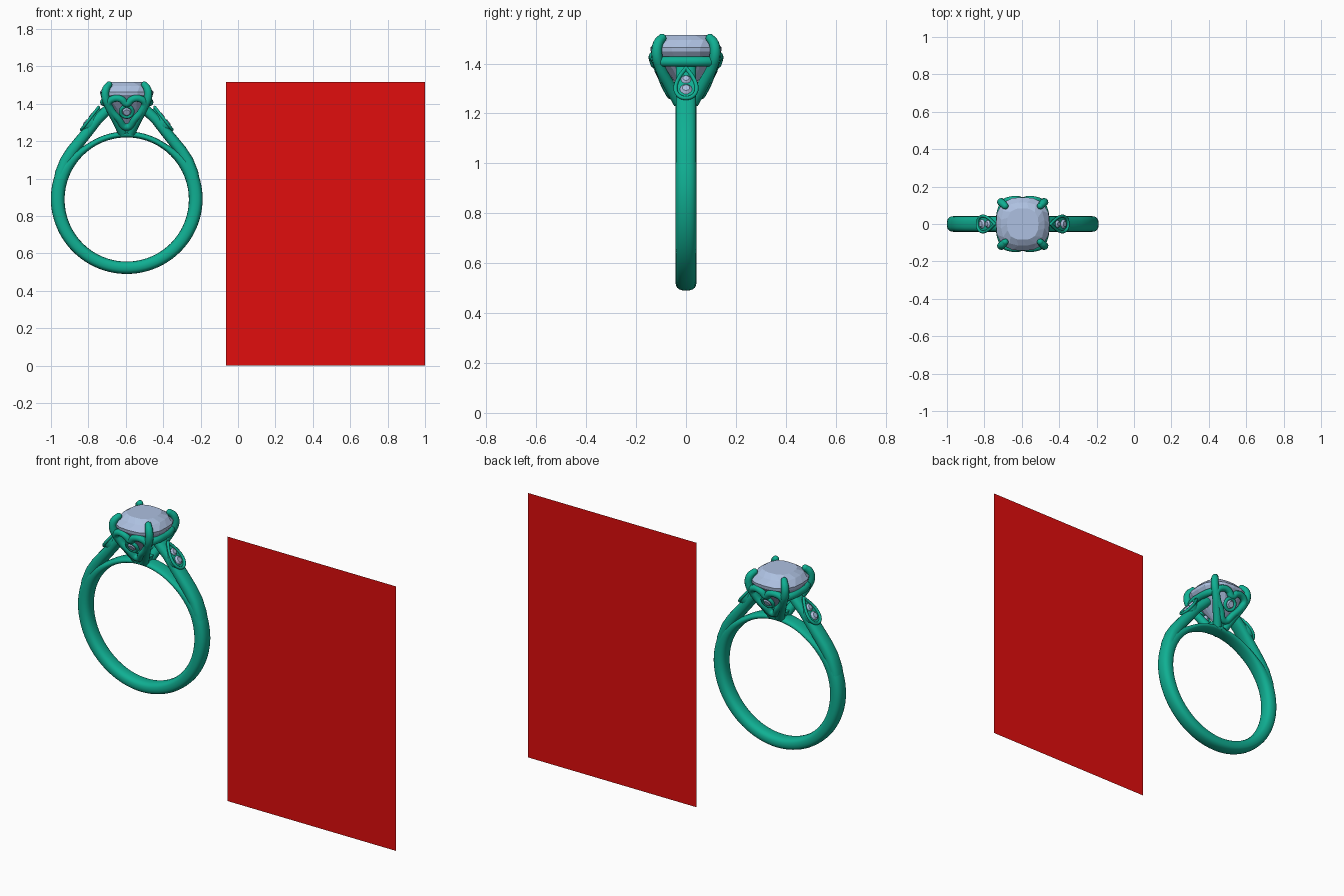
import bpy, bmesh
from math import sin, cos, pi, radians
from mathutils import Vector, Matrix

if "Cube" in bpy.data.objects:
    bpy.data.objects.remove(bpy.data.objects["Cube"])

CX = -0.595          # ring axis x
CZ = 0.888           # ring axis z


def material(name, rgb):
    m = bpy.data.materials.new(name)
    m.diffuse_color = (*rgb, 1)
    m.use_nodes = True
    m.node_tree.nodes["Principled BSDF"].inputs["Base Color"].default_value = m.diffuse_color
    return m


METAL = material("green_metal", (0.005, 0.43, 0.29))
GEM = material("pale_gem", (0.42, 0.53, 0.75))
RED = material("red_panel", (0.75, 0.004, 0.004))


def finish(ob, mat, smooth=True):
    ob.data.materials.clear()
    ob.data.materials.append(mat)
    if smooth:
        bpy.ops.object.select_all(action='DESELECT')
        ob.select_set(True)
        bpy.context.view_layer.objects.active = ob
        bpy.ops.object.shade_smooth_by_angle(angle=radians(40))
    return ob


def loft(name, rings, mat, closed=False, smooth=True):
    """Skin a list of equal-length vertex loops."""
    bm = bmesh.new()
    loops = [[bm.verts.new(p) for p in r] for r in rings]
    n = len(loops[0])
    pairs = list(zip(loops, loops[1:])) + ([(loops[-1], loops[0])] if closed else [])
    for a, b in pairs:
        for i in range(n):
            j = (i + 1) % n
            bm.faces.new((a[i], a[j], b[j], b[i]))
    if not closed:
        bm.faces.new(loops[0])
        bm.faces.new(loops[-1])
    bmesh.ops.recalc_face_normals(bm, faces=bm.faces)
    me = bpy.data.meshes.new(name)
    bm.to_mesh(me)
    bm.free()
    ob = bpy.data.objects.new(name, me)
    bpy.context.collection.objects.link(ob)
    return finish(ob, mat, smooth)


def tube(name, pts, r, closed=False, radii=None):
    """Round wire through points, converted to mesh."""
    cu = bpy.data.curves.new(name, 'CURVE')
    cu.dimensions = '3D'
    cu.bevel_depth, cu.bevel_resolution = r, 3
    cu.use_fill_caps, cu.resolution_u = True, 8
    sp = cu.splines.new('BEZIER')
    sp.bezier_points.add(len(pts) - 1)
    for i, (bp, p) in enumerate(zip(sp.bezier_points, pts)):
        bp.co = p
        bp.handle_left_type = bp.handle_right_type = 'AUTO'
        bp.radius = radii[i] if radii else 1
    sp.use_cyclic_u = closed
    ob = bpy.data.objects.new(name, cu)
    bpy.context.collection.objects.link(ob)
    bpy.ops.object.select_all(action='DESELECT')
    ob.select_set(True)
    bpy.context.view_layer.objects.active = ob
    bpy.ops.object.convert(target='MESH')
    return finish(bpy.context.object, METAL)


def section(c, n, half, width, count=20, e=0.8):
    """Rounded cross-section at c, spanned by n (thickness) and y (width)."""
    out = []
    for k in range(count):
        a = 2 * pi * k / count
        s, t = sin(a), cos(a)
        s = abs(s) ** e * (1 if s > 0 else -1)
        t = abs(t) ** e * (1 if t > 0 else -1)
        out.append(c + n * half * t + Vector((0, width * s, 0)))
    return out


def gem(name, profile, mat4, sides=16, power=1.0):
    """Faceted stone: profile of (radius, height), every other ring twisted."""
    rings = []
    for i, (r, h, twist) in enumerate(profile):
        ring = []
        for k in range(sides):
            a = 2 * pi * (k + twist) / sides
            c, s = cos(a), sin(a)
            f = (abs(c) ** (2 * power) + abs(s) ** (2 * power)) ** (-1 / (2 * power))
            ring.append(mat4 @ Vector((r * f * c, r * f * s, h)))
        rings.append(ring)
    return loft(name, rings, GEM, smooth=False)


def frame(origin, u, v):
    n = u.cross(v)
    return Matrix.Translation(origin) @ Matrix((u, v, n)).transposed().to_4x4()


def small_gem(name, mat4, r):
    gem(name, [(r * .1, -r * .9, 0), (r, 0, 0), (r * .6, r * .4, .5)], mat4, 10)


# band: thin under the head, thicker at the sides
rings = []
for k in range(96):
    d = 2 * pi * k / 96
    n = Vector((sin(d), 0, cos(d)))
    f = min(max((min(d, 2 * pi - d) - 0.55) / 0.75, 0), 1)
    f = f * f * (3 - 2 * f)
    th = 0.032 + 0.042 * f - 0.008 * max(0, -cos(d))
    rings.append(section(Vector((CX, 0, CZ)) + n * (0.332 + th / 2), n, th / 2, 0.042))
loft("band", rings, METAL, closed=True)

for sx, side in ((-1, "left"), (1, "right")):
    # shoulder rising from the band to the head
    path = [(.363, .95), (.350, 1.03), (.325, 1.095), (.290, 1.15), (.250, 1.20),
            (.205, 1.255), (.160, 1.312), (.085, 1.385)]
    path = [Vector((CX + sx * x, 0, z)) for x, z in path]
    rings = []
    for i, p in enumerate(path):
        t = (path[min(i + 1, len(path) - 1)] - path[max(i - 1, 0)]).normalized()
        rings.append(section(p, Vector((sx * t.z, 0, -sx * t.x)), 0.034 - 0.001 * i, 0.041))
    loft(side + "_shoulder", rings, METAL)

    # teardrop setting with two stones
    v = Vector((-sx * .61, 0, .79))
    M = frame(Vector((CX + sx * .192, 0, 1.318)), Vector((0, sx, 0)), v)
    drop = [(0.055 * sin(t) * sin(t / 2), 0.076 * cos(t))
            for t in (2 * pi * k / 28 for k in range(28))]
    loft(side + "_teardrop_plate",
         [[M @ Vector((x * f, y * f, h)) for x, y in drop]
          for f, h in ((.7, -.05), (1, -.02), (1, .004))], METAL)
    tube(side + "_teardrop_rim", [M @ Vector((x, y, .006)) for x, y in drop], 0.008, True)
    small_gem(side + "_lower_stone", M @ Matrix.Translation((0, -.032, .008)), 0.025)
    small_gem(side + "_upper_stone", M @ Matrix.Translation((0, .018, .008)), 0.021)

    # side gallery rail between the prongs
    tube(side + "_gallery_rail", [(CX + sx * x, y, 1.408) for x, y in
         ((.095, -.12), (.118, -.06), (.122, 0), (.118, .06), (.095, .12))], 0.021)

    # prongs curling over the stone
    for sy, end in ((-1, "front"), (1, "back")):
        pts = [(.022, .028, 1.245), (.055, .065, 1.31), (.098, .106, 1.39),
               (.115, .117, 1.44), (.110, .112, 1.48), (.094, .096, 1.502)]
        pts = [(CX + sx * x, sy * y, z) for x, y, z in pts]
        tube(f"{end}_{side}_prong", pts, 0.022, radii=[1.15, 1.1, 1, 1, .95, .8])
        bpy.ops.mesh.primitive_uv_sphere_add(segments=14, ring_count=8, radius=0.0175,
                                             location=pts[-1])
        bpy.context.object.name = f"{end}_{side}_prong_tip"
        finish(bpy.context.object, METAL)

for sy, end in ((-1, "front"), (1, "back")):
    # heart-shaped gallery wire
    half = [(0, .125, 1.40), (.028, .131, 1.423), (.065, .128, 1.428), (.096, .116, 1.405),
            (.085, .102, 1.37), (.045, .084, 1.32)]
    pts = half + [(0, .06, 1.275)] + [(-x, y, z) for x, y, z in half[:0:-1]]
    tube(end + "_heart_gallery", [(CX + x, sy * y, z) for x, y, z in pts], 0.019, True)
    # small stone in a round bezel
    v = Vector((0, sy * .45, .893))
    M = frame(Vector((CX, sy * .108, 1.358)), Vector((-sy, 0, 0)), v)
    circ = [(cos(2 * pi * k / 12), sin(2 * pi * k / 12)) for k in range(12)]
    tube(end + "_bezel", [M @ Vector((.032 * x, .032 * y, 0)) for x, y in circ], 0.010, True)
    small_gem(end + "_bezel_stone", M, 0.029)

# base joining the prongs to the band
loft("head_base", [[(CX + r * cos(2 * pi * k / 20), r * 1.15 * sin(2 * pi * k / 20), z)
                    for k in range(20)] for r, z in ((.034, 1.228), (.042, 1.25), (.05, 1.275))], METAL)

# main cushion-cut stone
gem("centre_stone", [(.012, 1.285, 0), (.085, 1.375, .5), (.141, 1.448, 0), (.143, 1.464, 0),
                     (.116, 1.494, .5), (.084, 1.515, 0)],
    Matrix.Translation((CX, 0, 0)), 16, 1.35)

# flat red panel beside the ring
bm = bmesh.new()
bm.faces.new([bm.verts.new(p) for p in
              ((-.065, 0, 0), (1, 0, 0), (1, 0, 1.515), (-.065, 0, 1.515))])
me = bpy.data.meshes.new("red_panel")
bm.to_mesh(me)
bm.free()
panel = bpy.data.objects.new("red_panel", me)
bpy.context.collection.objects.link(panel)
finish(panel, RED, smooth=False)
